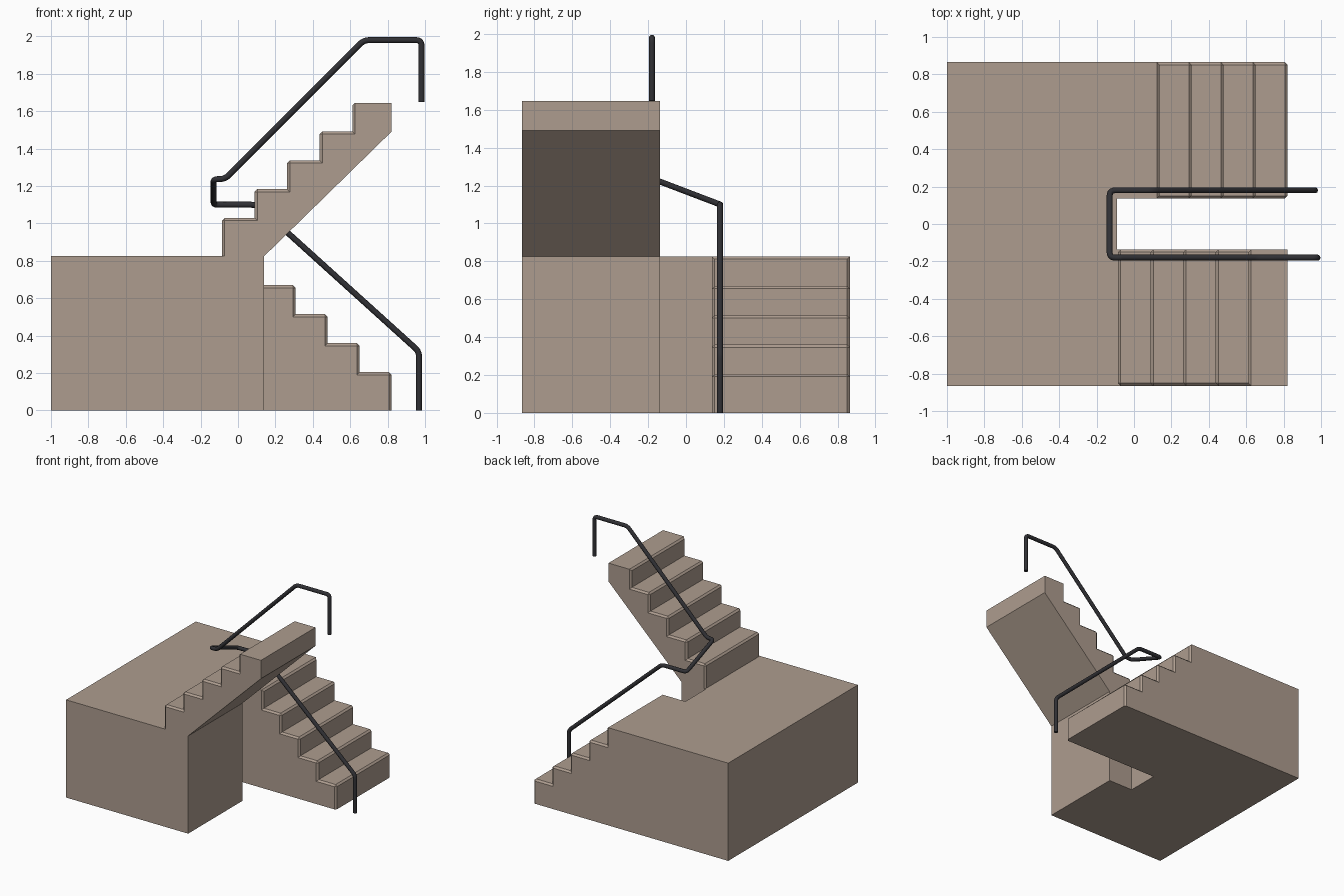
import bpy, bmesh
from mathutils import Vector

if "Cube" in bpy.data.objects:
    bpy.data.objects.remove(bpy.data.objects["Cube"])


def material(name, rgb):
    m = bpy.data.materials.new(name)
    m.diffuse_color = (*rgb, 1)
    m.use_nodes = True
    m.node_tree.nodes["Principled BSDF"].inputs["Base Color"].default_value = m.diffuse_color
    return m


STONE = material("stone", (0.42, 0.335, 0.275))
METAL = material("dark_metal", (0.03, 0.03, 0.035))
W, GAP, NOSE = 0.865, 0.137, 0.014


def add_object(name, data, mat):
    ob = bpy.data.objects.new(name, data)
    bpy.context.collection.objects.link(ob)
    data.materials.append(mat)
    return ob


def prism(a, b, skip):
    """Closed prism between outlines a and b, leaving out one hidden wall."""
    bm = bmesh.new()
    va = [bm.verts.new(p) for p in a]
    vb = [bm.verts.new(p) for p in b]
    bm.faces.new(va)
    bm.faces.new(vb[::-1])
    n = len(va)
    for i in range(n):
        if i != skip:
            j = (i + 1) % n
            bm.faces.new((va[j], va[i], vb[i], vb[j]))
    bmesh.ops.recalc_face_normals(bm, faces=bm.faces)
    return bm, va, vb


def finish(name, bm):
    me = bpy.data.meshes.new(name)
    bm.to_mesh(me)
    bm.free()
    return add_object(name, me, STONE)


def flight(name, profile, y0, y1, skip):
    """Stepped prism; profile points 1..10 are the risers and treads."""
    bm, va, vb = prism([(x, y0, z) for x, z in profile],
                       [(x, y1, z) for x, z in profile], skip)
    pairs = [(v[i], v[i + 1]) for v in (va, vb) for i in range(1, 10)]
    pairs += [(va[i], vb[i]) for i in range(2, 11, 2)]
    edges = [bm.edges.get(p) for p in pairs]
    bmesh.ops.bevel(bm, geom=edges, offset=NOSE, segments=1, affect='EDGES')
    return finish(name, bm)


def steps(x, z, dx, first, rise):
    pts = [(x, z)]
    z += first
    for i in range(5):
        pts.append((x, z))
        if i < 4:
            x += dx
            pts.append((x, z))
            z += rise
    return pts


# landing block with the stairwell notch
plan = [(-1, -W), (0.14, -W), (0.14, -GAP), (-0.09, -GAP),
        (-0.09, GAP), (-0.09, W), (-1, W)]
bm, _, _ = prism([(x, y, 0) for x, y in plan],
                 [(x, y, 0.825) for x, y in plan], 4)
finish("landing", bm)

# lower flight (back), solid to the ground
flight("lower_flight",
       [(-0.09, 0)] + steps(0.82, 0, -0.171, 0.205, 0.155) + [(-0.09, 0.825)],
       GAP, W, 11)

# upper flight (front), sloped underside
flight("upper_flight",
       [(0.14, 0.825)] + steps(-0.085, 0.825, 0.174, 0.204, 0.154)
       + [(0.82, 1.645), (0.82, 1.49)],
       -W, -GAP, 0)


def rounded(points, r, n=5):
    """Replace the inner corners of a path with short curves."""
    pts = [Vector(p) for p in points]
    out = [pts[0]]
    for a, b, c in zip(pts, pts[1:], pts[2:]):
        p = b + (a - b).normalized() * r
        q = b + (c - b).normalized() * r
        for i in range(n + 1):
            t = i / n
            out.append(p * (1 - t) ** 2 + b * 2 * t * (1 - t) + q * t * t)
    return out + [pts[-1]]


# continuous handrail
Y = 0.18
path = rounded([(0.968, Y, 0), (0.968, Y, 0.315), (0.10, Y, 1.1),
                (-0.13, Y, 1.1), (-0.13, -Y, 1.237), (-0.07, -Y, 1.237),
                (0.673, -Y, 1.98), (0.981, -Y, 1.98), (0.981, -Y, 1.648)], 0.029)
cu = bpy.data.curves.new("handrail", 'CURVE')
cu.dimensions = '3D'
cu.bevel_depth = 0.016
cu.bevel_resolution = 3
cu.use_fill_caps = True
sp = cu.splines.new('POLY')
sp.points.add(len(path) - 1)
for p, co in zip(sp.points, path):
    p.co = (*co, 1)
sp.use_smooth = True
add_object("handrail", cu, METAL)
